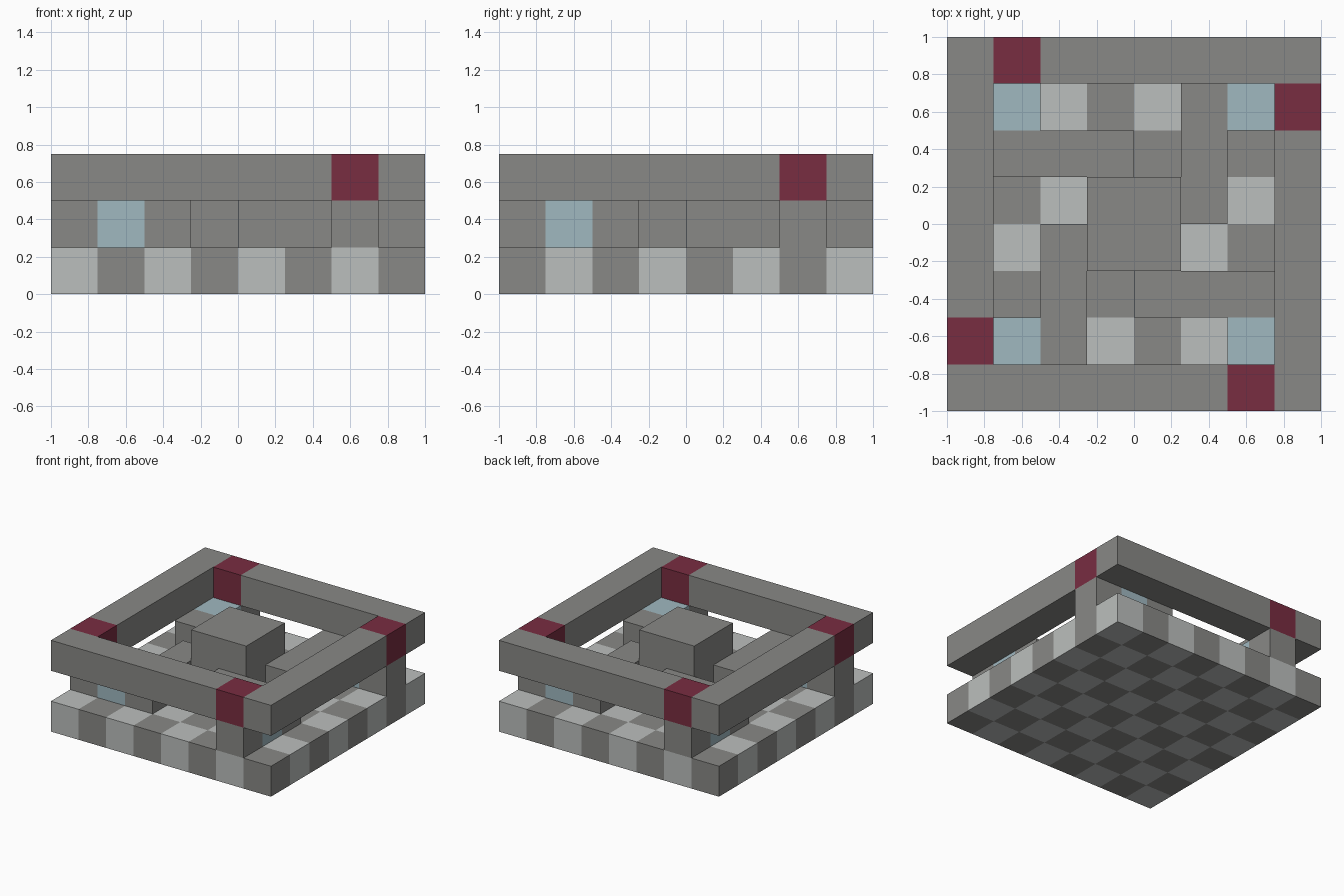
import bpy
import bmesh
from mathutils import Matrix, Vector

if "Cube" in bpy.data.objects:
    bpy.data.objects.remove(bpy.data.objects["Cube"], do_unlink=True)

N = 8            # cells along each side
CELL = 2 / N     # size of one cell


def make_material(name, color):
    mat = bpy.data.materials.new(name)
    mat.use_nodes = True
    mat.diffuse_color = (*color, 1)
    bsdf = mat.node_tree.nodes["Principled BSDF"]
    bsdf.inputs["Base Color"].default_value = (*color, 1)
    bsdf.inputs["Roughness"].default_value = 0.9
    return mat


MATERIALS = [
    make_material("stone gray", (0.25, 0.25, 0.24)),
    make_material("pale gray", (0.50, 0.52, 0.51)),
    make_material("dark red", (0.19, 0.026, 0.053)),
    make_material("pale blue", (0.35, 0.48, 0.53)),
]
STONE, PALE, RED, BLUE = range(len(MATERIALS))


def turn(cell, times):
    """Rotate a cell by quarter turns about the centre."""
    i, j, k = cell
    for _ in range(times):
        i, j = N - 1 - j, i
    return i, j, k


def build_part(name, cells):
    """Make one closed shell from a {cell: material index} dictionary."""
    bm = bmesh.new()
    directions = [Vector(s * v for v in axis)
                  for axis in Matrix.Identity(3) for s in (-1, 1)]
    for cell, material in cells.items():
        centre = Vector((cell[0] + 0.5 - N / 2, cell[1] + 0.5 - N / 2, cell[2] + 0.5))
        for d in directions:
            if tuple(int(c + s) for c, s in zip(cell, d)) in cells:
                continue
            u = Vector((d.y, d.z, d.x))
            v = d.cross(u)
            corners = (-u - v, u - v, u + v, v - u)
            face = bm.faces.new([bm.verts.new((centre + (d + c) / 2) * CELL)
                                 for c in corners])
            face.material_index = material
    bmesh.ops.remove_doubles(bm, verts=bm.verts, dist=CELL / 100)
    mesh = bpy.data.meshes.new(name)
    bm.to_mesh(mesh)
    bm.free()
    for mat in MATERIALS:
        mesh.materials.append(mat)
    obj = bpy.data.objects.new(name, mesh)
    bpy.context.collection.objects.link(obj)
    return obj


# Checkered floor slab
build_part("checkered_floor", {
    (i, j, 0): STONE if (i + j) % 2 else PALE
    for i in range(N) for j in range(N)})

# Four hooked arms, each starting at an outer post with a blue block beside it
ARM = [(0, 1, 1), (1, 1, 1), (2, 1, 1), (2, 2, 1), (2, 3, 1)]
for n, side in enumerate(("right", "front", "left", "back")):
    build_part(f"{side}_arm", {
        turn(c, n): BLUE if c == ARM[1] else STONE for c in ARM})

# Square top frame with a red block above each post
red_cells = [turn((0, 1, 2), n) for n in range(4)]
build_part("top_frame", {
    (i, j, 2): RED if (i, j, 2) in red_cells else STONE
    for i in range(N) for j in range(N)
    if i in (0, N - 1) or j in (0, N - 1)})

# Central block rising to the top of the frame
build_part("central_block", {
    (i, j, k): STONE for i in (3, 4) for j in (3, 4) for k in (1, 2)})
